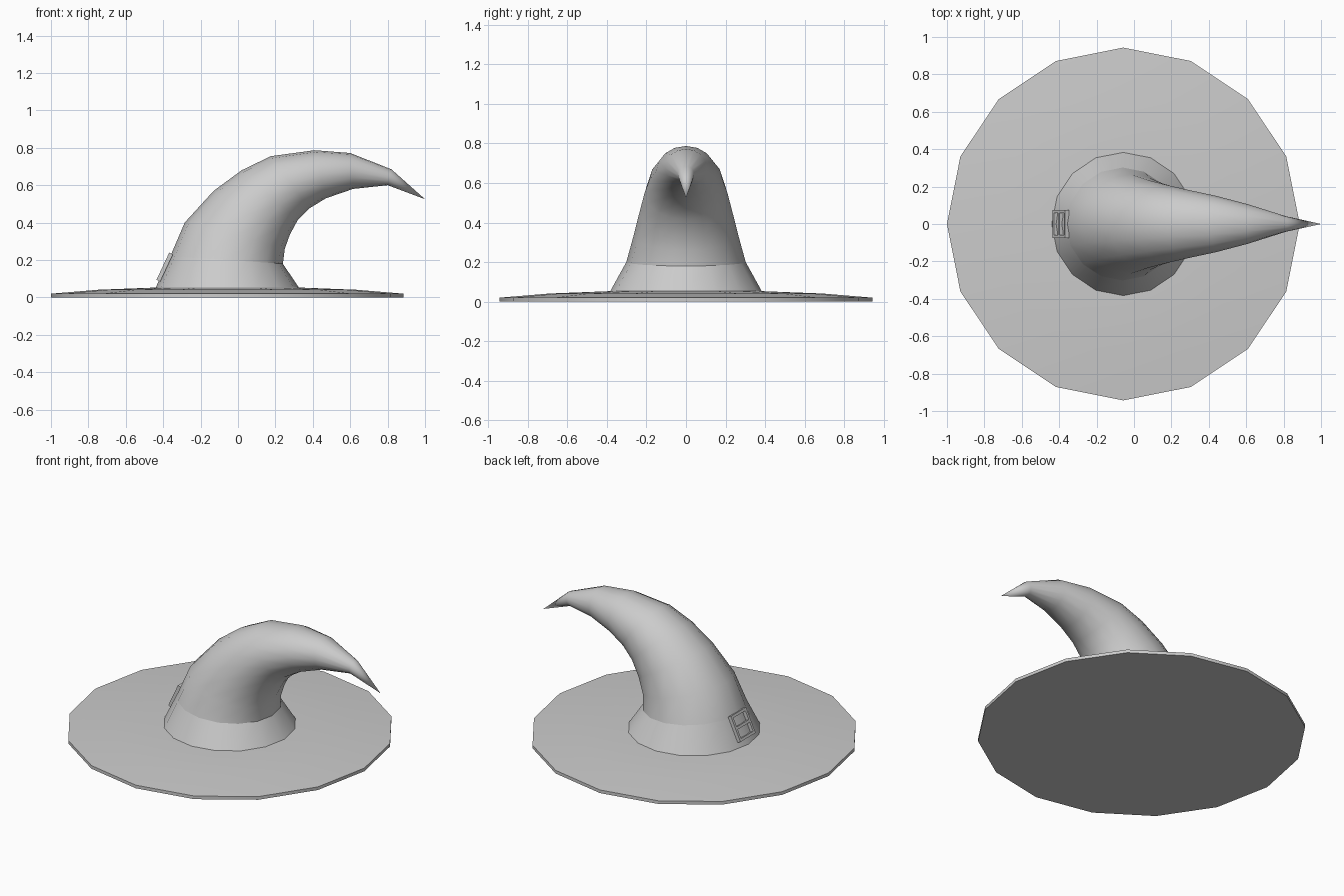
import bpy, bmesh, math
from mathutils import Vector, Matrix

if "Cube" in bpy.data.objects:
    bpy.data.objects.remove(bpy.data.objects["Cube"])

SIDES = 16
CX = -0.057


def finish(name, bm, angle=40):
    bmesh.ops.recalc_face_normals(bm, faces=bm.faces)
    mesh = bpy.data.meshes.new(name)
    bm.to_mesh(mesh)
    bm.free()
    obj = bpy.data.objects.new(name, mesh)
    bpy.context.collection.objects.link(obj)
    bpy.ops.object.select_all(action='DESELECT')
    obj.select_set(True)
    bpy.context.view_layer.objects.active = obj
    bpy.ops.object.shade_smooth_by_angle(angle=math.radians(angle))
    return obj


def loft(name, rings, cap_start=False, cap_end=False, tip=None, angle=40):
    """Skin rings given as (left x, left z, right x, right z, half width in y)."""
    bm = bmesh.new()
    loops = []
    for lx, lz, rx, rz, w in rings:
        left, right = Vector((lx, 0, lz)), Vector((rx, 0, rz))
        mid, half = (left + right) / 2, (right - left) / 2
        turns = [2 * math.pi * i / SIDES for i in range(SIDES)]
        loops.append([bm.verts.new(mid + half * math.cos(t) + Vector((0, w * math.sin(t), 0)))
                      for t in turns])
    for a, b in zip(loops, loops[1:]):
        for i in range(SIDES):
            j = (i + 1) % SIDES
            bm.faces.new((a[i], a[j], b[j], b[i]))
    if cap_start:
        bm.faces.new(loops[0])
    if cap_end:
        bm.faces.new(loops[-1])
    if tip:
        point = bm.verts.new(tip)
        for i in range(SIDES):
            bm.faces.new((loops[-1][i], loops[-1][(i + 1) % SIDES], point))
    return finish(name, bm, angle)


def flat_ring(r, z):
    return (CX - r, z, CX + r, z, r)


# Wide, slightly domed brim with a flat underside
loft("brim", [flat_ring(0.943, 0), flat_ring(0.943, 0.02), flat_ring(0.69, 0.041),
              flat_ring(0.38, 0.053)], cap_start=True, cap_end=True)

# Flared band around the base of the crown
loft("hat_band", [(-0.44, 0.053, 0.325, 0.053, 0.383),
                  (-0.362, 0.22, 0.24, 0.18, 0.302)])

# Curled crown tapering to a drooping point
loft("crown", [
    (-0.362, 0.22, 0.24, 0.18, 0.302),
    (-0.285, 0.40, 0.25, 0.26, 0.266),
    (-0.13, 0.57, 0.277, 0.335, 0.235),
    (0.02, 0.68, 0.32, 0.415, 0.21),
    (0.175, 0.755, 0.38, 0.475, 0.185),
    (0.41, 0.787, 0.47, 0.53, 0.15),
    (0.60, 0.772, 0.615, 0.58, 0.106),
    (0.82, 0.685, 0.80, 0.60, 0.042),
], tip=(1.0, 0, 0.525), angle=60)

# Buckle: square frame with a cross bar, leaning on the back of the band
bm = bmesh.new()
slope = math.atan2(0.078, 0.167)
place = Matrix.Translation((-0.392, 0, 0.162)) @ Matrix.Rotation(slope, 4, 'Y')
bars = [(0, s * 0.068, 0.016, 0.16) for s in (-1, 1)]
bars += [(s * 0.072, 0, 0.12, 0.016) for s in (-1, 1)]
bars += [(0, 0, 0.12, 0.016)]
for z, y, size_y, size_z in bars:
    scale = Matrix.Diagonal((0.022, size_y, size_z, 1))
    bmesh.ops.create_cube(bm, size=1, matrix=place @ Matrix.Translation((0, y, z)) @ scale)
finish("buckle", bm, 30)
